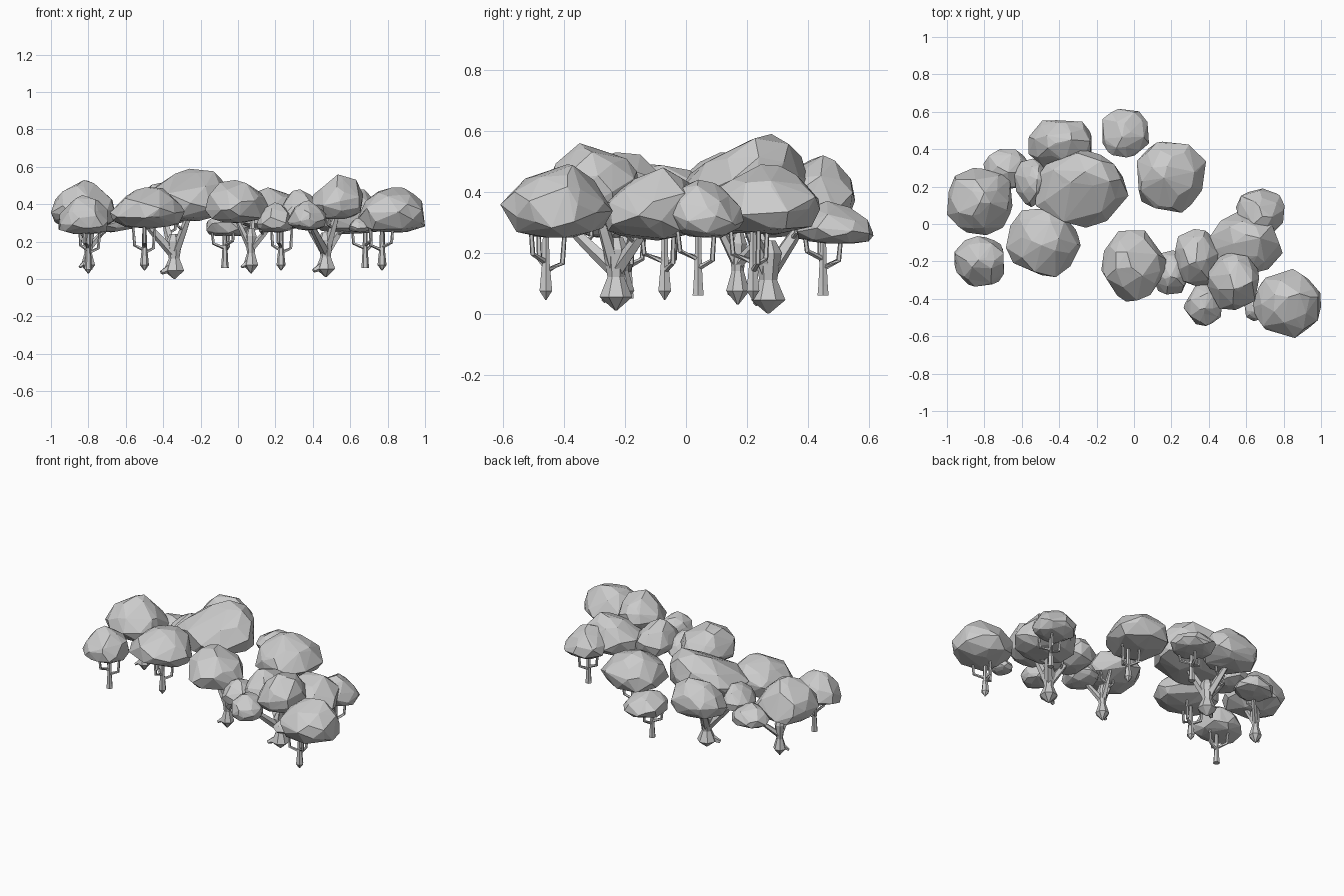
import bpy, bmesh, math, random
from mathutils import Vector

if "Cube" in bpy.data.objects:
    bpy.data.objects.remove(bpy.data.objects["Cube"], do_unlink=True)

grey = bpy.data.materials.new("plain grey")
grey.use_nodes = True
GREY = (0.6, 0.6, 0.6, 1)
grey.diffuse_color = GREY
grey.node_tree.nodes["Principled BSDF"].inputs["Base Color"].default_value = GREY


def finish(bm, name):
    bmesh.ops.recalc_face_normals(bm, faces=bm.faces)
    mesh = bpy.data.meshes.new(name)
    bm.to_mesh(mesh)
    bm.free()
    mesh.materials.append(grey)
    obj = bpy.data.objects.new(name, mesh)
    bpy.context.collection.objects.link(obj)


def canopy(name, x, y, rx, ry, low, high, lean=(0, 0), seed=0):
    """Faceted crown: jittered sphere, hulled, fitted to its box."""
    rng = random.Random(seed)
    bm = bmesh.new()
    bmesh.ops.create_icosphere(bm, subdivisions=2, radius=1)
    for v in bm.verts:
        jitter = Vector([rng.uniform(-0.26, 0.26) for _ in range(3)])
        v.co = (v.co + jitter).normalized() * rng.uniform(0.93, 1.07)
    bmesh.ops.delete(bm, geom=bm.faces[:] + bm.edges[:], context='EDGES_FACES')
    bmesh.ops.convex_hull(bm, input=bm.verts[:])
    loose = [v for v in bm.verts if not v.link_faces]
    bmesh.ops.delete(bm, geom=loose, context='VERTS')
    # widest part sits below the middle
    for axis, (a, b) in enumerate([(x - rx, x + rx), (y - ry, y + ry), (low, high)]):
        vals = [v.co[axis] for v in bm.verts]
        lo, hi = min(vals), max(vals)
        for v in bm.verts:
            t = (v.co[axis] - lo) / (hi - lo)
            if axis == 2:
                t = t ** 1.4
            v.co[axis] = a + (b - a) * t
    # narrow the top to a peak and pull it sideways
    for v in bm.verts:
        t = max(0, (v.co.z - low) / (high - low) - 0.45) / 0.55
        v.co.x += (x - v.co.x) * 0.25 * t + lean[0] * t
        v.co.y += (y - v.co.y) * 0.25 * t + lean[1] * t
    finish(bm, name)


def tube(bm, path, radii, sides=6):
    """Tapered limb along a path of points, capped at both ends."""
    path = [Vector(p) for p in path]
    rings = []
    for i, (p, r) in enumerate(zip(path, radii)):
        d = (path[min(i + 1, len(path) - 1)] - path[max(i - 1, 0)]).normalized()
        side = d.cross(Vector((0, 1, 0)) if abs(d.y) < 0.8 else Vector((1, 0, 0))).normalized()
        up = d.cross(side)
        rings.append([bm.verts.new(p + (side * math.cos(a) + up * math.sin(a)) * r)
                      for a in (2 * math.pi * k / sides for k in range(sides))])
    for a, b in zip(rings, rings[1:]):
        for k in range(sides):
            n = (k + 1) % sides
            bm.faces.new((a[k], a[n], b[n], b[k]))
    bm.faces.new(rings[0])
    bm.faces.new(rings[-1])


def slim_trunk(name, x, y, base, top, pointed, turn):
    """Thin stem with elbowed side branches."""
    bm = bmesh.new()
    if pointed:
        heights, radii = [base - 0.005, base + 0.025, base + 0.12, top], [0.002, 0.024, 0.014, 0.01]
    else:
        heights, radii = [base, base + 0.03, base + 0.1, top], [0.021, 0.018, 0.014, 0.01]
    tube(bm, [(x, y, z) for z in heights], radii)
    for k in range(3):
        a = turn + k * math.pi * 2 / 3
        c, s = math.cos(a), math.sin(a)
        z = base + 0.09 + 0.015 * k
        reach = 0.055 + 0.006 * k
        tube(bm, [(x, y, z), (x + c * reach, y + s * reach, z + 0.025),
                  (x + c * reach * 1.2, y + s * reach * 1.2, top)],
             [0.01, 0.009, 0.007], 5)
    finish(bm, name)


def stout_trunk(name, x, y, base, size, limbs):
    """Heavy waisted trunk with a pointed root and limbs reaching to several crowns."""
    bm = bmesh.new()
    tube(bm, [(x, y, base), (x, y, base + 0.045), (x, y, base + 0.11), (x, y, base + 0.2),
              (x, y, base + 0.24)],
         [0.003, 0.058 * size, 0.03 * size, 0.045 * size, 0.025 * size], 7)
    # root spur
    tube(bm, [(x, y, base + 0.07), (x - 0.07 * size, y - 0.04 * size, base + 0.035)],
         [0.03 * size, 0.012 * size], 5)
    start = Vector((x, y, base + 0.13))
    for tx, ty, tz in limbs:
        end = Vector((tx, ty, tz))
        elbow = start.lerp(end, 0.55)
        tube(bm, [start, elbow, end], [0.028 * size, 0.022 * size, 0.012 * size], 5)
        # twig growing off the limb
        twig = Vector((ty - y, x - tx, 0)).normalized() * 0.04
        tube(bm, [elbow, elbow + twig + Vector((0, 0, 0.02)),
                  elbow + twig * 1.2 + Vector((0, 0, 0.11))], [0.009, 0.008, 0.005], 5)
    finish(bm, name)


# crowns: x, y, half width, half depth, bottom, top, peak shift
crowns = [
    (-0.825, 0.12, 0.175, 0.18, 0.26, 0.53, (0.0, 0.0)),
    (-0.825, -0.20, 0.135, 0.135, 0.24, 0.45, (0.01, 0.0)),
    (-0.485, -0.10, 0.20, 0.19, 0.27, 0.49, (0.02, 0.02)),
    (-0.39, 0.42, 0.175, 0.135, 0.29, 0.52, (0.0, 0.02)),
    (-0.045, 0.485, 0.125, 0.13, 0.23, 0.37, (0.0, -0.03)),
    (0.20, 0.25, 0.185, 0.19, 0.26, 0.49, (0.0, 0.02)),
    (-0.68, 0.29, 0.125, 0.11, 0.25, 0.38, (0.0, 0.0)),
    (-0.55, 0.22, 0.09, 0.13, 0.29, 0.45, (0.03, 0.0)),
    (0.00, -0.225, 0.175, 0.19, 0.30, 0.53, (-0.03, 0.0)),
    (0.20, -0.26, 0.10, 0.12, 0.25, 0.41, (0.0, 0.0)),
    (0.335, -0.18, 0.12, 0.155, 0.27, 0.48, (0.0, 0.0)),
    (0.595, -0.11, 0.20, 0.175, 0.24, 0.48, (0.03, 0.04)),
    (0.53, -0.305, 0.14, 0.155, 0.32, 0.56, (0.03, 0.0)),
    (0.37, -0.43, 0.105, 0.12, 0.26, 0.42, (0.0, 0.0)),
    (0.815, -0.425, 0.185, 0.185, 0.25, 0.49, (0.01, 0.02)),
    (0.675, 0.06, 0.13, 0.13, 0.25, 0.44, (0.0, -0.02)),
    (0.65, -0.45, 0.06, 0.07, 0.25, 0.33, (0.0, 0.0)),
]
for i, crown in enumerate(crowns):
    canopy(f"crown_{i + 1}", *crown, seed=i + 3)
canopy("large_crown", -0.28, 0.19, 0.25, 0.21, 0.31, 0.59, lean=(0.08, 0.08), seed=40)

# slim trees: x, y, base, top, pointed root, branch turn
slim = [
    (-0.80, -0.19, 0.05, 0.29, False, 0.2),
    (-0.50, -0.07, 0.05, 0.31, True, 0.5),
    (-0.07, 0.45, 0.06, 0.28, False, 1.2),
    (0.23, 0.22, 0.05, 0.33, True, 0.3),
    (0.68, 0.04, 0.06, 0.31, False, 1.0),
    (0.77, -0.46, 0.05, 0.31, True, 1.4),
]
for i, trunk in enumerate(slim):
    slim_trunk(f"slim_trunk_{i + 1}", *trunk)

# stout trees with the crowns their limbs reach
stout_trunk("stout_trunk_left", -0.34, 0.27, 0.0, 1.0,
            [(-0.40, 0.41, 0.34), (-0.25, 0.17, 0.37), (-0.53, 0.22, 0.34)])
stout_trunk("stout_trunk_right", 0.47, -0.23, 0.01, 0.95,
            [(0.54, -0.30, 0.38), (0.58, -0.11, 0.31), (0.35, -0.18, 0.33), (0.38, -0.41, 0.31)])
stout_trunk("stout_trunk_middle", 0.07, -0.21, 0.03, 0.72,
            [(-0.02, -0.22, 0.35), (0.19, -0.26, 0.30), (0.08, -0.12, 0.34)])
stout_trunk("stout_trunk_far_left", -0.80, 0.17, 0.03, 0.68,
            [(-0.85, 0.11, 0.35), (-0.69, 0.28, 0.29), (-0.76, 0.08, 0.34)])
